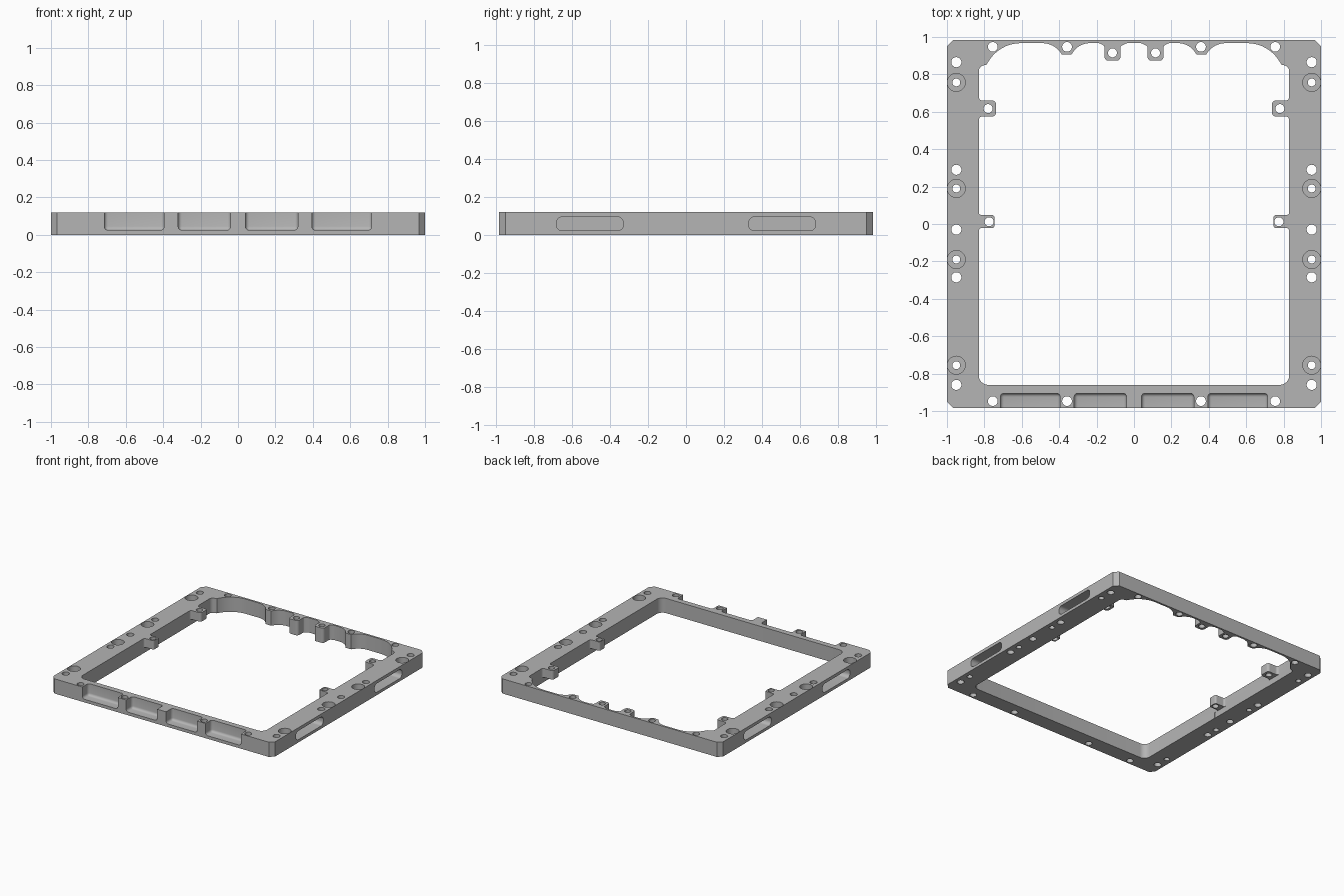
import bpy, bmesh, math
from mathutils import Vector, Matrix

old = bpy.data.objects.get("Cube")
if old:
    bpy.data.objects.remove(old, do_unlink=True)

H = 0.12          # frame height
HX, HY = 1.0, 0.983
SIDES = (-1, 1)


def rounded(corners, seg=8):
    """Closed polygon with each (x, y, radius) corner filleted."""
    out = []
    n = len(corners)
    for i, (x, y, r) in enumerate(corners):
        p = Vector((x, y))
        if r == 0:
            out.append(p)
            continue
        a = (Vector(corners[i - 1][:2]) - p).normalized()
        b = (Vector(corners[(i + 1) % n][:2]) - p).normalized()
        half = math.acos(a.dot(b)) / 2
        t = r / math.tan(half)
        centre = p + (a + b).normalized() * (r / math.sin(half))
        start, end = p + a * t - centre, p + b * t - centre
        turn = math.atan2(start.x * end.y - start.y * end.x, start.dot(end))
        first = math.atan2(start.y, start.x)
        for k in range(seg + 1):
            ang = first + turn * k / seg
            out.append(centre + Vector((math.cos(ang), math.sin(ang))) * r)
    return out


def rect(x0, x1, y0, y1, r=0):
    return rounded([(x0, y0, r), (x1, y0, r), (x1, y1, r), (x0, y1, r)])


def circle(x, y, r, n=32):
    return [Vector((x + r * math.cos(math.tau * k / n),
                    y + r * math.sin(math.tau * k / n))) for k in range(n)]


def prism(bm, outline, z0, z1, sideways=False):
    """Extrude an outline along z, or along x when sideways."""
    def place(p, z):
        return (z, p.x, p.y) if sideways else (p.x, p.y, z)
    low = [bm.verts.new(place(p, z0)) for p in outline]
    high = [bm.verts.new(place(p, z1)) for p in outline]
    bm.faces.new(low[::-1])
    bm.faces.new(high)
    for i in range(len(low)):
        j = (i + 1) % len(low)
        bm.faces.new((low[i], low[j], high[j], high[i]))


def make_object(bm, name):
    bmesh.ops.recalc_face_normals(bm, faces=bm.faces[:])
    mesh = bpy.data.meshes.new(name)
    bm.to_mesh(mesh)
    bm.free()
    ob = bpy.data.objects.new(name, mesh)
    bpy.context.scene.collection.objects.link(ob)
    return ob


def cut(target, cutter):
    """Subtract the cutter, keeping the first solver result that adds faces."""
    cutter.hide_render = True
    mod = target.modifiers.new("cut", 'BOOLEAN')
    mod.operation = 'DIFFERENCE'
    mod.object = cutter
    for solver in ('MANIFOLD', 'EXACT', 'FLOAT'):
        mod.solver = solver
        bpy.context.view_layer.update()
        graph = bpy.context.evaluated_depsgraph_get()
        baked = bpy.data.meshes.new_from_object(target.evaluated_get(graph))
        if len(baked.polygons) > len(target.data.polygons):
            target.data = baked
            break
    target.modifiers.clear()
    bpy.data.objects.remove(cutter, do_unlink=True)


# Outer body with chamfered corners
C = 0.033
bm = bmesh.new()
quarter = [(HX, HY - C), (HX - C, HY)]
body = quarter + [(-x, y) for x, y in quarter[::-1]]
body += [(-x, -y) for x, y in body]
prism(bm, [Vector(p) for p in body], 0, H)
frame = make_object(bm, "frame")

# Window outline, +x half from back centre to front, then mirrored
half_window = [
    (0.04, 0.967, 0.04), (0.072, 0.95, 0.01),            # arch between lugs
    (0.072, 0.873, 0.022), (0.158, 0.873, 0.022),        # back lug
    (0.158, 0.952, 0.015), (0.185, 0.967, 0.03),
    (0.295, 0.967, 0.11), (0.335, 0.905, 0.003),         # screw boss
    (0.385, 0.905, 0.003), (0.425, 0.967, 0.12),
    (0.725, 0.967, 0.2), (0.787, 0.853, 0.003),          # scooped corner
    (0.83, 0.84, 0.03),
    (0.83, 0.66, 0.02), (0.738, 0.66, 0.02),             # rear side tab
    (0.738, 0.575, 0.02), (0.83, 0.575, 0.02),
    (0.83, 0.048, 0.015), (0.745, 0.048, 0.015),         # middle side tab
    (0.745, -0.022, 0.015), (0.83, -0.022, 0.015),
    (0.83, -0.86, 0.05),
]
window = half_window + [(-x, y, r) for x, y, r in half_window[::-1]]
bm = bmesh.new()
prism(bm, rounded(window), -0.1, 0.3)
cut(frame, make_object(bm, "window_cutter"))

# Through holes in the rails, tabs and lugs
bm = bmesh.new()
bore_rows = (0.757, 0.19, -0.19, -0.755)
for s in SIDES:
    for y in (0.865, 0.29, -0.03, -0.285, -0.86):
        prism(bm, circle(s * 0.95, y, 0.027), -0.1, 0.3)
    for y in bore_rows:
        prism(bm, circle(s * 0.95, y, 0.021), -0.1, 0.3)
    for x in (0.755, 0.358):
        for y in SIDES:
            prism(bm, circle(s * x, y * 0.947, 0.026), -0.1, 0.3)
    for x, y in ((0.115, 0.915), (0.78, 0.617), (0.775, 0.012)):
        prism(bm, circle(s * x, y, 0.024), -0.1, 0.3)
cut(frame, make_object(bm, "hole_cutter"))

# Counterbores, side slots, tab undersides and front pockets
bm = bmesh.new()
for s in SIDES:
    for y in bore_rows:
        prism(bm, circle(s * 0.95, y, 0.048), 0.06, 0.3)
    for y in SIDES:
        a, b = sorted((y * 0.33, y * 0.682))
        prism(bm, rect(a, b, 0.023, 0.095, 0.03), s * 0.88, s * 1.1, True)
    for y in (0.617, 0.013):
        a, b = sorted((s * 0.7, s * 0.831))
        prism(bm, rect(a, b, y - 0.075, y + 0.075), -0.1, 0.048)
    for x0, x1 in ((0.04, 0.32), (0.395, 0.715)):
        size = Vector((x1 - x0, 0.2, 0.2))
        centre = Vector((s * (x0 + x1) / 2, -1.005, 0.125))
        box = bmesh.ops.create_cube(
            bm, size=1, matrix=Matrix.Translation(centre) @ Matrix.Diagonal(size.to_4d()))
        edges = list({e for v in box["verts"] for e in v.link_edges})
        bmesh.ops.bevel(bm, geom=edges, offset=0.02, segments=4,
                        profile=0.5, affect='EDGES')
cut(frame, make_object(bm, "recess_cutter"))

# Plain grey metal
GREY = (0.46, 0.46, 0.46, 1)
mat = bpy.data.materials.new("grey_metal")
mat.use_nodes = True
mat.diffuse_color = GREY
mat.node_tree.nodes["Principled BSDF"].inputs["Base Color"].default_value = GREY
frame.data.materials.clear()
frame.data.materials.append(mat)

bpy.ops.object.select_all(action='DESELECT')
frame.select_set(True)
bpy.context.view_layer.objects.active = frame
bpy.ops.object.shade_smooth_by_angle(angle=math.radians(30))
